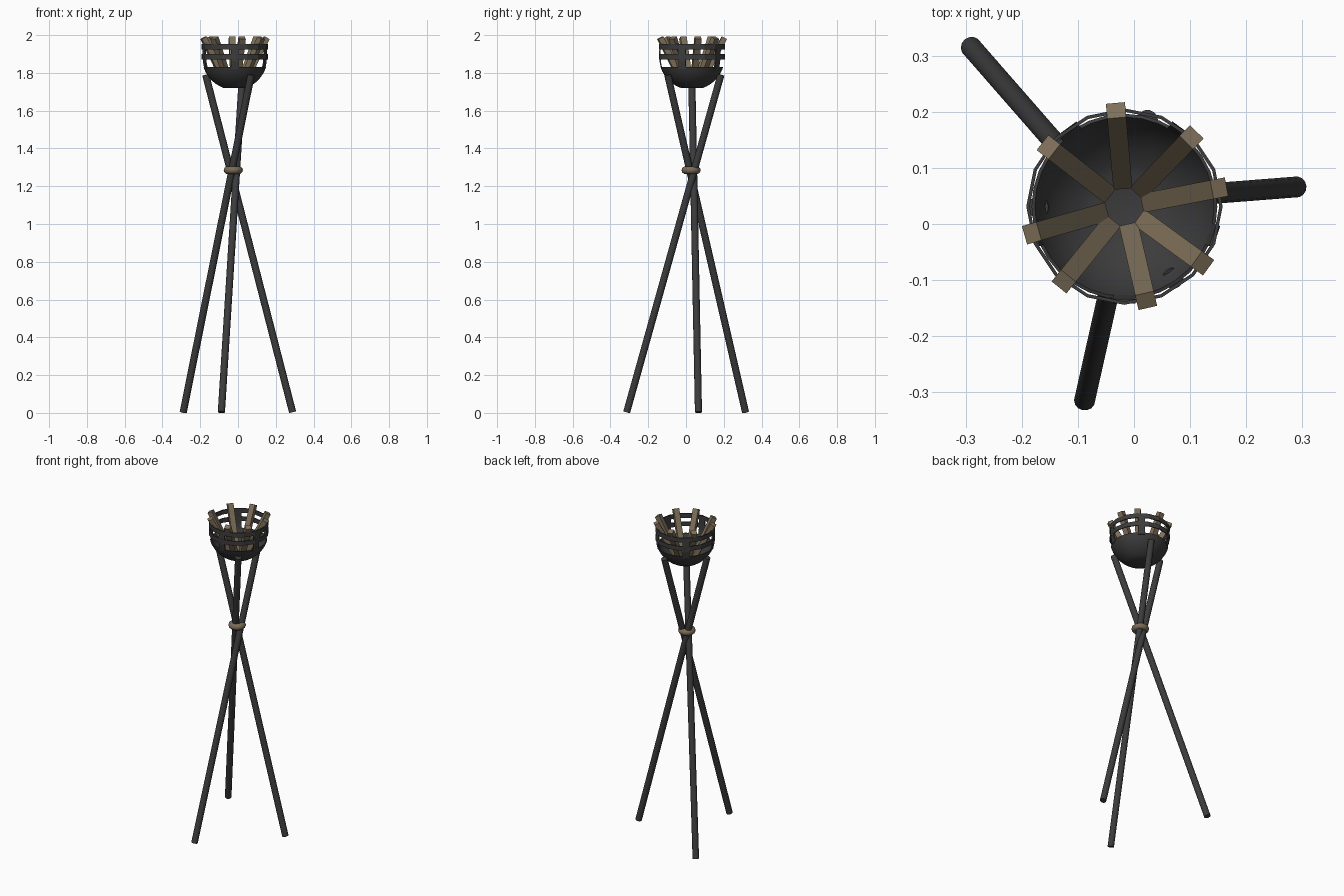
import bpy, bmesh, math
from mathutils import Vector, Matrix

if "Cube" in bpy.data.objects:
    bpy.data.objects.remove(bpy.data.objects["Cube"])

CX, CY = -0.017, 0.031      # basket axis


def mat(name, c):
    m = bpy.data.materials.new(name)
    m.diffuse_color = (*c, 1)
    m.use_nodes = True
    m.node_tree.nodes["Principled BSDF"].inputs["Base Color"].default_value = m.diffuse_color
    return m


IRON = mat("dark iron", (0.045, 0.045, 0.046))
WOOD = mat("brown wood", (0.21, 0.16, 0.10))
ROPE = mat("tan rope", (0.20, 0.15, 0.095))


def finish(ob, name, m, smooth=None):
    ob.name = name
    ob.data.materials.append(m)
    if smooth:
        bpy.ops.object.select_all(action='DESELECT')
        ob.select_set(True)
        bpy.context.view_layer.objects.active = ob
        bpy.ops.object.shade_smooth_by_angle(angle=math.radians(smooth))
    return ob


def from_bm(bm, name, m, smooth=None):
    bmesh.ops.recalc_face_normals(bm, faces=bm.faces)
    me = bpy.data.meshes.new(name)
    bm.to_mesh(me)
    bm.free()
    ob = bpy.data.objects.new(name, me)
    bpy.context.collection.objects.link(ob)
    return finish(ob, name, m, smooth)


def lathe(profile, n, name, m, closed=False, smooth=None):
    """Spin (radius, z) points about the basket axis."""
    bm = bmesh.new()
    rows = [[bm.verts.new((CX + r * math.cos(2 * math.pi * i / n),
                           CY + r * math.sin(2 * math.pi * i / n), z))
             for i in range(n)] for r, z in profile]
    k = len(rows)
    for j in range(k if closed else k - 1):
        a, b = rows[j], rows[(j + 1) % k]
        for i in range(n):
            bm.faces.new((a[i], a[(i + 1) % n], b[(i + 1) % n], b[i]))
    if not closed:
        bm.faces.new(rows[0])
        bm.faces.new(rows[-1])
    return from_bm(bm, name, m, smooth)


# Crossed tripod legs: foot and top positions
legs = [((0.289, 0.066, 0.004), (-0.171, 0.030, 1.79)),
        ((-0.290, 0.315, 0.004), (0.070, -0.097, 1.79)),
        ((-0.088, -0.314, 0.004), (0.024, 0.185, 1.79))]
for i, (a, b) in enumerate(legs):
    a, b = Vector(a), Vector(b)
    d = b - a
    bpy.ops.mesh.primitive_cylinder_add(vertices=14, radius=0.019, depth=d.length,
                                        location=(a + b) / 2)
    ob = bpy.context.object
    ob.rotation_euler = d.to_track_quat('Z', 'Y').to_euler()
    finish(ob, f"leg_{i + 1}", IRON, 40)

# Rope binding at the crossing
bpy.ops.mesh.primitive_torus_add(major_segments=20, minor_segments=10, major_radius=0.031,
                                 minor_radius=0.020, location=(-0.025, 0.027, 1.285))
finish(bpy.context.object, "rope_binding", ROPE, 40)

# Fire bowl: outer wall up, inner wall back down
R, CZ, T = 0.174, 1.884, 0.006
angs = [math.radians(-70 + 52 * i / 7) for i in range(8)]
outer = [(R * math.cos(a), CZ + R * math.sin(a)) for a in angs]
inner = [((R - T) * math.cos(a), CZ + (R - T) * math.sin(a)) for a in reversed(angs)]
lathe(outer + inner, 32, "fire_bowl", IRON, smooth=40)

# Basket hoops
for name, z0, z1 in (("middle_hoop", 1.872, 1.900), ("top_hoop", 1.925, 1.953)):
    lathe([(0.175, z0), (0.175, z1), (0.169, z1), (0.169, z0)], 16, name, IRON, closed=True)

# Upright straps joining bowl and hoops
for i in range(5):
    rot = Matrix.Translation((CX, CY, 0)) @ Matrix.Rotation(math.radians(-90 + 72 * i), 4, 'Z')
    bm = bmesh.new()
    rows = []
    for r, z in ((0.163, 1.82), (0.171, 1.86), (0.173, 1.90), (0.172, 1.95)):
        rows.append([bm.verts.new(rot @ Vector((r + dx, y, z)))
                     for dx, y in ((0, -0.02), (0, 0.02), (-0.007, 0.02), (-0.007, -0.02))])
    for a, b in zip(rows, rows[1:]):
        for k in range(4):
            bm.faces.new((a[k], a[(k + 1) % 4], b[(k + 1) % 4], b[k]))
    bm.faces.new(rows[0])
    bm.faces.new(rows[-1])
    from_bm(bm, f"strap_{i + 1}", IRON)

# Firewood leaning outward in the basket
for i, deg in enumerate((11, 46, 95, 142, 196, 231, 283, 324)):
    a = math.radians(deg)
    u = Vector((math.cos(a), math.sin(a), 0))
    base = Vector((CX, CY, 1.738)) + u * 0.045
    tip = Vector((CX, CY, 1.986)) + u * 0.172
    d = (tip - base).normalized()
    side = Vector((-u.y, u.x, 0))
    up = d.cross(side)
    L = (tip - base).length
    m = Matrix((side * 0.034, up * 0.030, d * L)).transposed().to_4x4()
    m.translation = (base + tip) / 2
    bm = bmesh.new()
    bmesh.ops.create_cube(bm, size=1, matrix=m)
    from_bm(bm, f"firewood_{i + 1}", WOOD)
